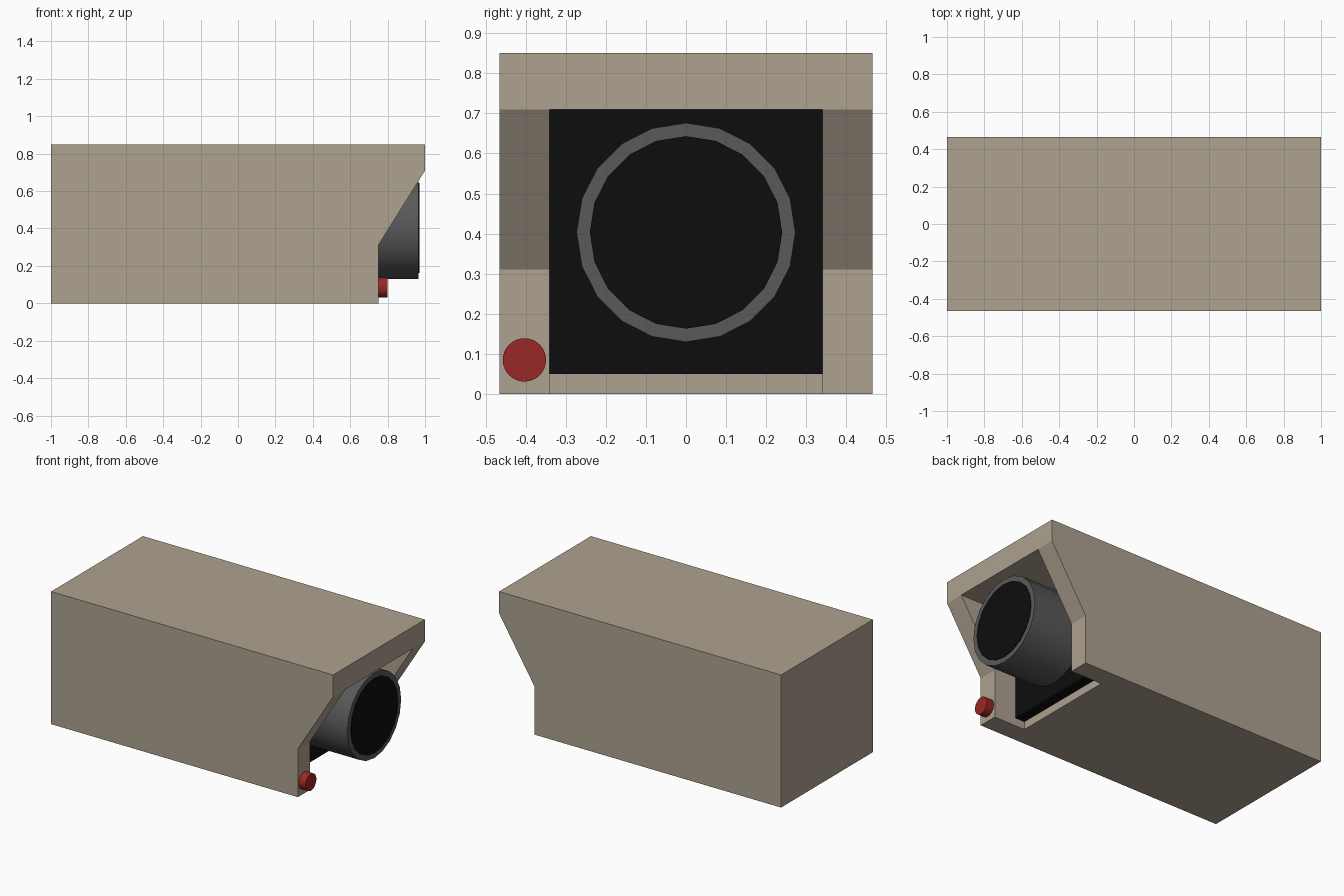
import bpy, bmesh, math
from mathutils import Matrix, Vector

if "Cube" in bpy.data.objects:
    bpy.data.objects.remove(bpy.data.objects["Cube"])


def material(name, rgb):
    m = bpy.data.materials.new(name)
    m.diffuse_color = (*rgb, 1)
    m.use_nodes = True
    m.node_tree.nodes["Principled BSDF"].inputs["Base Color"].default_value = m.diffuse_color
    return m


def add_object(name, bm, mat=None):
    bmesh.ops.recalc_face_normals(bm, faces=bm.faces)
    me = bpy.data.meshes.new(name)
    bm.to_mesh(me)
    bm.free()
    ob = bpy.data.objects.new(name, me)
    bpy.context.collection.objects.link(ob)
    if mat:
        me.materials.append(mat)
    return ob


def prism(name, profile, half_width, mat=None):
    """Extrude an x-z profile symmetrically along y."""
    bm = bmesh.new()
    face = bm.faces.new([bm.verts.new((x, -half_width, z)) for x, z in profile])
    new = bmesh.ops.extrude_face_region(bm, geom=[face])["geom"]
    bmesh.ops.translate(bm, vec=(0, 2 * half_width, 0),
                        verts=[v for v in new if isinstance(v, bmesh.types.BMVert)])
    return add_object(name, bm, mat)


def box(name, x0, x1, half_width, z0, z1, mat=None):
    return prism(name, [(x0, z0), (x1, z0), (x1, z1), (x0, z1)], half_width, mat)


def smooth(ob):
    bpy.ops.object.select_all(action='DESELECT')
    ob.select_set(True)
    bpy.context.view_layer.objects.active = ob
    bpy.ops.object.shade_smooth_by_angle(angle=math.radians(35))


def lathe_x(name, profile, y, z, sides, mat):
    """Cylinder along x from (x, radius) rings, capped at both ends."""
    bm = bmesh.new()
    rings = []
    for x, r in profile:
        angles = [2 * math.pi * i / sides for i in range(sides)]
        rings.append([bm.verts.new((x, y + r * math.cos(a), z + r * math.sin(a)))
                      for a in angles])
    for a, b in zip(rings, rings[1:]):
        for i in range(sides):
            j = (i + 1) % sides
            bm.faces.new((a[i], a[j], b[j], b[i]))
    bm.faces.new(rings[0])
    bm.faces.new(rings[-1])
    ob = add_object(name, bm, mat)
    smooth(ob)
    return ob


beige = material("beige", (0.42, 0.36, 0.28))
grey = material("dark_grey", (0.1, 0.1, 0.1))
black = material("black", (0.004, 0.004, 0.004))
red = material("red", (0.32, 0.02, 0.02))

# Housing with overhanging hood
housing = prism("housing", [(-1, 0), (0.75, 0), (0.75, 0.31), (1, 0.71),
                            (1, 0.85), (-1, 0.85)], 0.465, beige)

# Front recess, open at the bottom
cutter = box("recess_cutter", 0.53, 1.2, 0.34, -0.2, 0.71)
cutter.hide_render = True
cutter.hide_viewport = False
cutter.display_type = 'WIRE'
cut = housing.modifiers.new("recess", 'BOOLEAN')
cut.operation = 'DIFFERENCE'
cut.solver = 'EXACT'
cut.object = cutter

# Black back panel inside the recess
box("recess_panel", 0.53, 0.595, 0.34, 0.05, 0.71, black)

# Lens barrel and glass
lathe_x("lens_barrel", [(0.56, 0.273), (0.966, 0.273)], 0, 0.403, 20, grey)
lathe_x("lens_glass", [(0.95, 0.24), (0.97, 0.24)], 0, 0.403, 20, black)

# Indicator light
lathe_x("indicator_light", [(0.74, 0.054), (0.80, 0.054)], -0.403, 0.085, 32, red)
